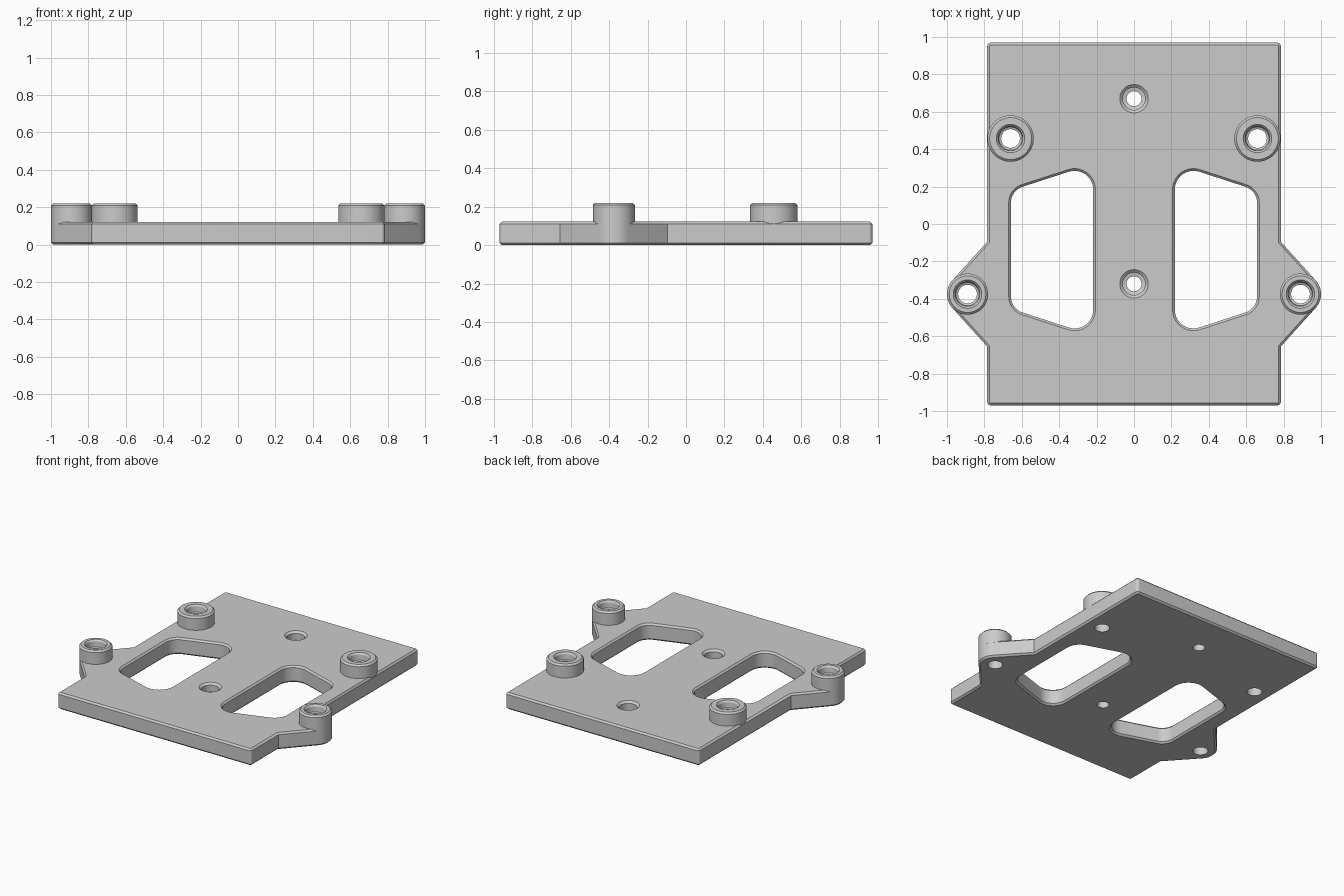
import bpy, bmesh, math
from mathutils import Vector

cube = bpy.data.objects.get("Cube")
if cube:
    bpy.data.objects.remove(cube, do_unlink=True)

THICK, TOP, CHAMFER = 0.122, 0.22, 0.012
EAR, REAR = (0.89, -0.375), (0.66, 0.457)
HOLE = 0.05

grey = bpy.data.materials.new("plain grey")
grey.use_nodes = True
grey.diffuse_color = (0.6, 0.6, 0.6, 1)
grey.node_tree.nodes["Principled BSDF"].inputs["Base Color"].default_value = grey.diffuse_color


def rounded(corners, steps=10):
    """Counter-clockwise outline from (x, y, radius) corners, each filleted."""
    out = []
    for i, (x, y, r) in enumerate(corners):
        p = Vector((x, y))
        if not r:
            out.append(p)
            continue
        a = (Vector(corners[i - 1][:2]) - p).normalized()
        b = (Vector(corners[(i + 1) % len(corners)][:2]) - p).normalized()
        half = a.angle(b) / 2
        mid = (a + b).normalized()
        centre = p + mid * r / math.sin(half)
        sweep = math.pi / 2 - half
        side = Vector((-mid.y, mid.x))
        if side.dot(a) < 0:
            side = -side
        for k in range(steps + 1):
            t = sweep * (1 - 2 * k / steps)
            out.append(centre + (side * math.sin(t) - mid * math.cos(t)) * r)
    return out


def inset(outline, d):
    """Move an outline inwards by d, keeping its sides parallel."""
    out = []
    for i, p in enumerate(outline):
        e = (p - outline[i - 1]).normalized()
        f = (outline[(i + 1) % len(outline)] - p).normalized()
        n, m = Vector((-e.y, e.x)), Vector((-f.y, f.x))
        out.append(p + (n + m) * d / (1 + n.dot(m)))
    return out


def circle(centre, r, sides=48):
    return [Vector((centre[0] + r * math.cos(math.tau * k / sides),
                    centre[1] + r * math.sin(math.tau * k / sides))) for k in range(sides)]


def mirror(pts):
    return [(-x, y, r) for x, y, r in reversed(pts)]


def wall(bm, levels, closed=False):
    """Join (outline, z) levels with quads; return the first and last rings."""
    rings = [[bm.verts.new((p.x, p.y, z)) for p in line] for line, z in levels]
    n = len(rings[0])
    for i in range(len(rings) if closed else len(rings) - 1):
        a, b = rings[i], rings[(i + 1) % len(rings)]
        for k in range(n):
            m = (k + 1) % n
            bm.faces.new((a[k], a[m], b[m], b[k]))
    return rings[0], rings[-1]


def make(name, bm):
    bmesh.ops.recalc_face_normals(bm, faces=bm.faces[:])
    mesh = bpy.data.meshes.new(name)
    bm.to_mesh(mesh)
    bm.free()
    mesh.materials.append(grey)
    ob = bpy.data.objects.new(name, mesh)
    bpy.context.collection.objects.link(ob)
    bpy.ops.object.select_all(action='DESELECT')
    ob.select_set(True)
    bpy.context.view_layer.objects.active = ob
    bpy.ops.object.shade_smooth_by_angle(angle=math.radians(30))


def chamfered(outline, d):
    """Levels of a full-thickness wall with both rims chamfered by d."""
    rim = inset(outline, d)
    return [(rim, 0), (outline, CHAMFER), (outline, THICK - CHAMFER), (rim, THICK)]


# Base plate: outer rim with a rounded triangular ear on each side
edge = [(0.785, -0.97, 0.02), (0.785, -0.655, 0), (1.038, EAR[1], 0.11),
        (0.785, -0.095, 0), (0.785, 0.97, 0.02)]
bm = bmesh.new()
rims = [wall(bm, chamfered(rounded(edge + mirror(edge)), CHAMFER))]

# Two tapered windows
window = [(0.218, -0.596, 0.1), (0.658, -0.453, 0.09), (0.658, 0.179, 0.09), (0.218, 0.322, 0.1)]
for shape in (window, mirror(window)):
    rims.append(wall(bm, chamfered(rounded(shape), -CHAMFER)))

# Stepped screw holes on the centre line, plain ones below the bosses
for y in (0.67, -0.32):
    steps = [(0.04, 0), (0.04, 0.055), (0.06, 0.06), (0.06, THICK - 0.014), (0.076, THICK)]
    rims.append(wall(bm, [(circle((0, y), r), z) for r, z in steps]))
for x, y in (EAR, REAR):
    for s in (1, -1):
        rims.append(wall(bm, [(circle((s * x, y), HOLE), z) for z in (0, THICK)]))

# Fill the underside and the top around all openings
for end, up in ((0, -1), (1, 1)):
    loops = [pair[end] for pair in rims]
    edges = [bm.edges.get((ring[k - 1], ring[k])) for ring in loops for k in range(len(ring))]
    bmesh.ops.triangle_fill(bm, use_beauty=True, edges=edges, normal=(0, 0, up))
make("base_plate", bm)


# Raised bosses: chamfered tubes with a flared mouth
def boss(name, centre, radius):
    base = THICK - CHAMFER
    profile = [(HOLE, base), (radius, base), (radius, TOP - CHAMFER), (radius - CHAMFER, TOP),
               (0.076, TOP), (0.066, TOP - 0.012), (0.062, TOP - 0.05), (HOLE, TOP - 0.055)]
    bm = bmesh.new()
    wall(bm, [(circle(centre, r), z) for r, z in profile], closed=True)
    make(name, bm)


for side, s in (("left", 1), ("right", -1)):
    boss(side + "_ear_boss", (s * EAR[0], EAR[1]), 0.11)
    boss(side + "_rear_boss", (s * REAR[0], REAR[1]), 0.124)
